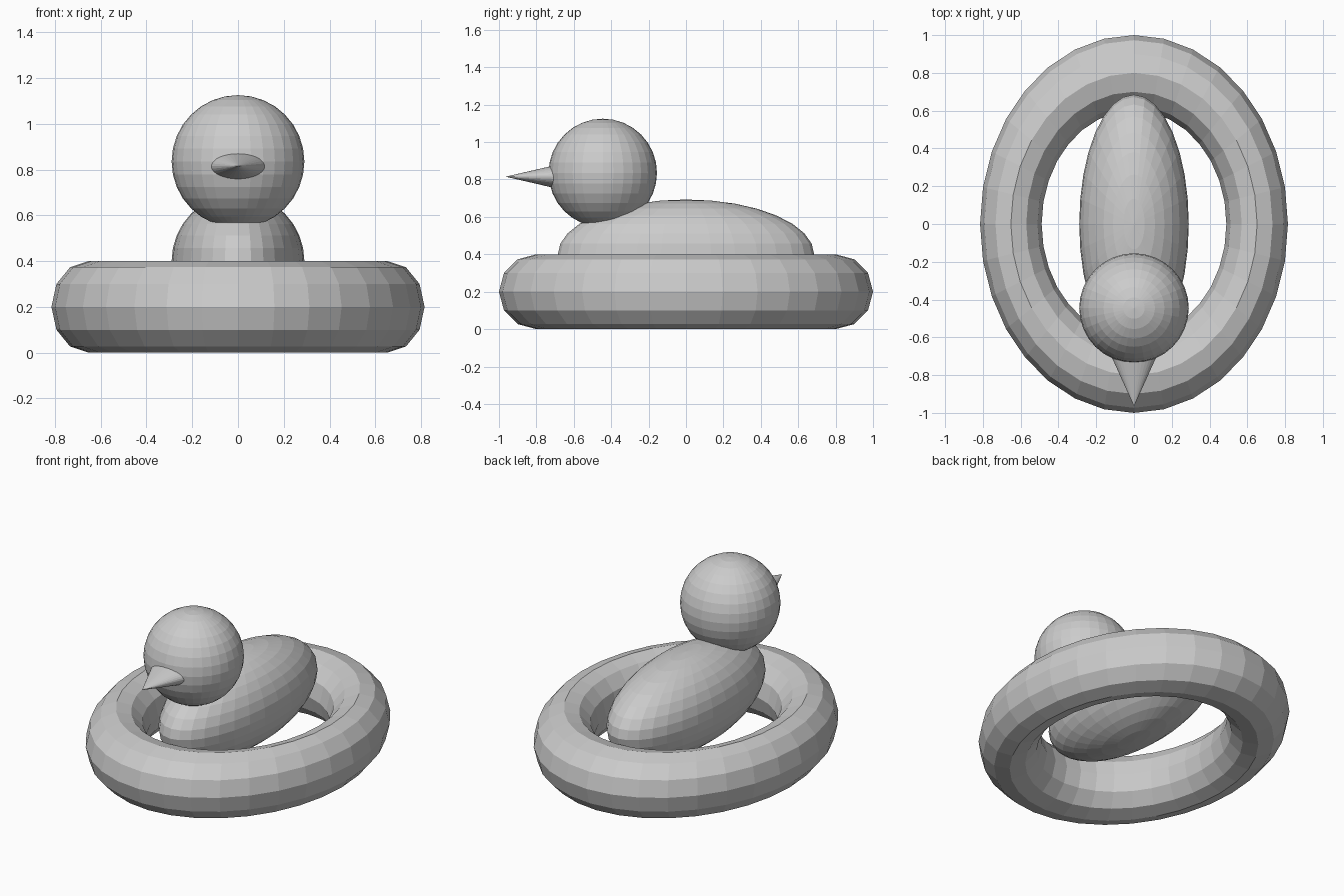
import bpy
import math

if "Cube" in bpy.data.objects:
    bpy.data.objects.remove(bpy.data.objects["Cube"])

grey = bpy.data.materials.new("plain grey")
grey.diffuse_color = (0.6, 0.6, 0.6, 1)
grey.use_nodes = True
grey.node_tree.nodes["Principled BSDF"].inputs["Base Color"].default_value = grey.diffuse_color


def finish(name, scale=(1, 1, 1)):
    """Name, scale and colour the newly added primitive; faces stay flat."""
    ob = bpy.context.object
    ob.name = name
    ob.scale = scale
    ob.data.materials.append(grey)
    return ob


# Oval float ring with a twelve-sided cross-section
bpy.ops.mesh.primitive_torus_add(major_segments=32, minor_segments=12,
                                 major_radius=0.8, minor_radius=0.2,
                                 location=(0, 0, 0.2))
finish("float_ring", (0.815, 1, 1))

# Long body lying inside the ring
bpy.ops.mesh.primitive_uv_sphere_add(segments=32, ring_count=16, radius=1,
                                     location=(0, 0, 0.4))
finish("body", (0.29, 0.685, 0.293))

# Round head overlapping the front of the body
bpy.ops.mesh.primitive_uv_sphere_add(segments=32, ring_count=16, radius=0.29,
                                     location=(0, -0.445, 0.835))
finish("head")

# Flattened pointed beak, tip towards -y
bpy.ops.mesh.primitive_cone_add(vertices=32, radius1=0.136, radius2=0,
                                depth=0.3, location=(0, -0.815, 0.815),
                                rotation=(math.pi / 2, 0, 0))
finish("beak", (1, 0.51, 1))
